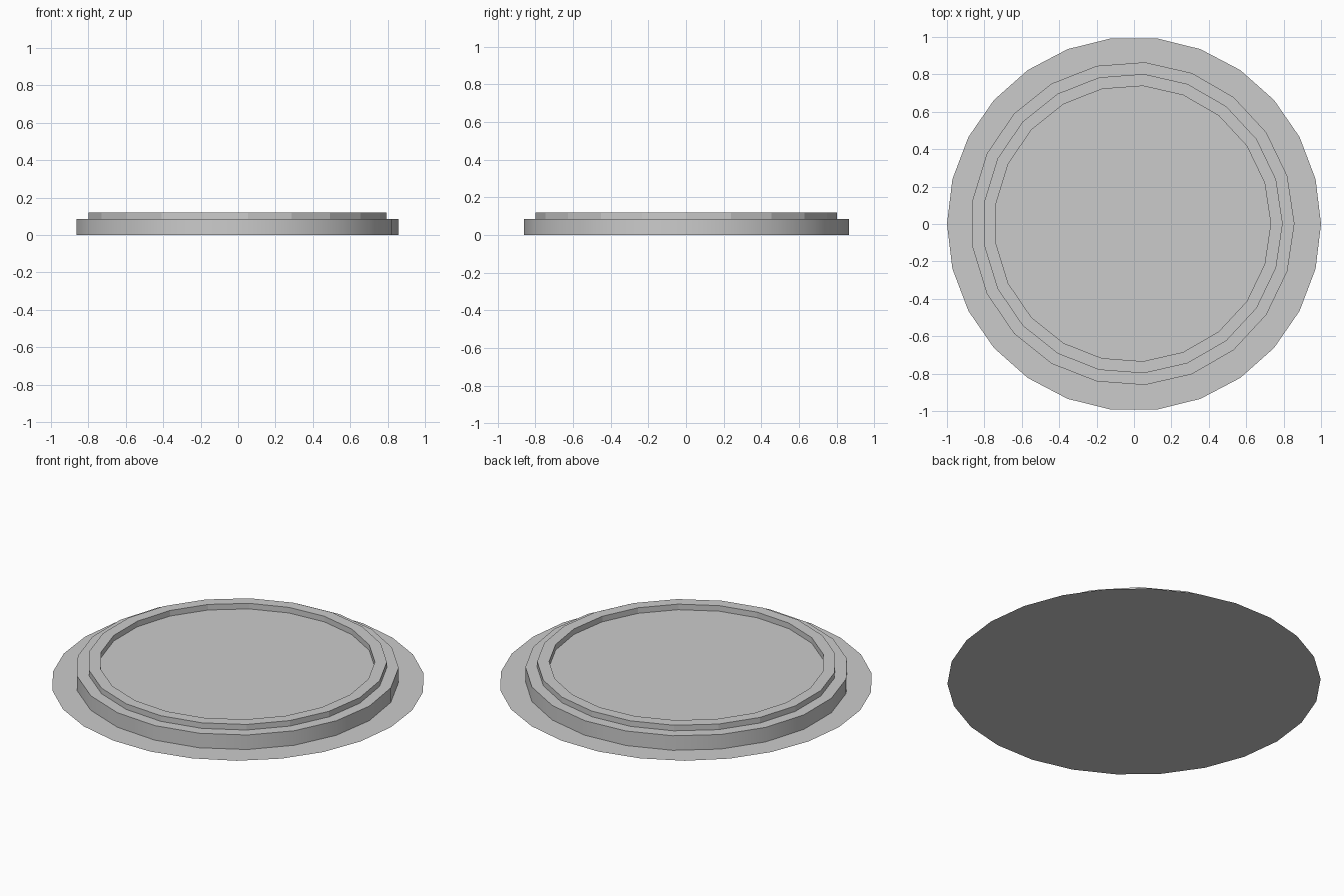
import bpy, math

if "Cube" in bpy.data.objects:
    bpy.data.objects.remove(bpy.data.objects["Cube"])


def circle(radius, z, sides):
    return [(radius * math.cos(math.tau * i / sides),
             radius * math.sin(math.tau * i / sides), z) for i in range(sides)]


def lathe(name, profile, sides, location=(0, 0, 0), cap=False, closed=False, smooth=False):
    """Stack rings of (radius, z) into a faceted turned part."""
    verts = [v for r, z in profile for v in circle(r, z, sides)]
    n = len(profile)
    faces = []
    for k in range(n if closed else n - 1):
        a, b = k * sides, (k + 1) % n * sides
        for i in range(sides):
            j = (i + 1) % sides
            faces.append((a + i, a + j, b + j, b + i))
    if cap:
        faces.append(tuple(range((n - 1) * sides, n * sides)))
    mesh = bpy.data.meshes.new(name)
    mesh.from_pydata(verts, [], faces)
    obj = bpy.data.objects.new(name, mesh)
    obj.location = location
    bpy.context.collection.objects.link(obj)
    if smooth:
        bpy.context.view_layer.objects.active = obj
        obj.select_set(True)
        bpy.ops.object.shade_smooth_by_angle(angle=math.radians(30))
        obj.select_set(False)
    return obj


CENTRE = (-0.007, 0.002, 0)
DECK, TOP = 0.086, 0.119

# Thin ground sheet
lathe("base_sheet", [(1.0, 0)], 26, cap=True)

# Low drum, open underneath against the sheet
lathe("drum", [(0.865, 0), (0.865, DECK)], 21, CENTRE, cap=True, smooth=True)

# Raised rim standing on the drum
lathe("rim", [(0.802, DECK), (0.802, TOP), (0.738, TOP), (0.738, DECK)], 21, CENTRE)
